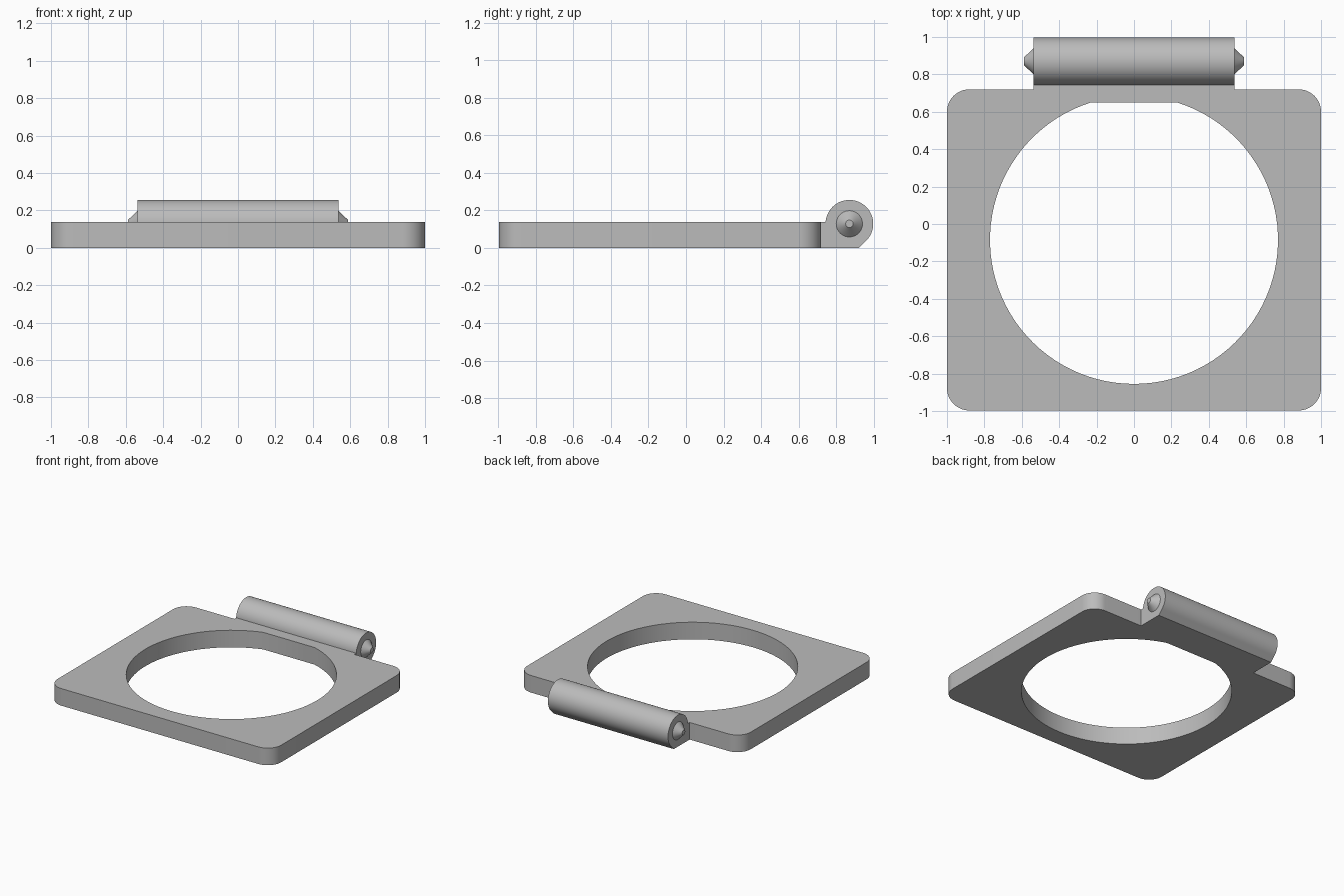
import bpy, bmesh
from math import sin, cos, pi, radians, asin
from mathutils import Vector, Matrix

cube = bpy.data.objects.get("Cube")
if cube:
    bpy.data.objects.remove(cube)

GREY = (0.5, 0.5, 0.5, 1)
grey = bpy.data.materials.new("plain grey")
grey.use_nodes = True
grey.diffuse_color = GREY
grey.node_tree.nodes["Principled BSDF"].inputs["Base Color"].default_value = GREY


def arc(cx, cy, r, start, end, steps):
    """Points on an arc, angles in radians."""
    angles = [start + (end - start) * i / steps for i in range(steps + 1)]
    return [(cx + r * cos(a), cy + r * sin(a)) for a in angles]


def finish(name, bm):
    bmesh.ops.recalc_face_normals(bm, faces=bm.faces)
    mesh = bpy.data.meshes.new(name)
    bm.to_mesh(mesh)
    bm.free()
    mesh.materials.append(grey)
    obj = bpy.data.objects.new(name, mesh)
    bpy.context.collection.objects.link(obj)
    bpy.ops.object.select_all(action='DESELECT')
    obj.select_set(True)
    bpy.context.view_layer.objects.active = obj
    bpy.ops.object.shade_smooth_by_angle(angle=radians(30))
    return obj


def extruded(name, loops, place, depth):
    """Fill the outlines (later ones are holes) and extrude along depth."""
    bm = bmesh.new()
    edges = []
    for loop in loops:
        verts = [bm.verts.new(place(*p)) for p in loop]
        edges += [bm.edges.new((v, verts[i - 1])) for i, v in enumerate(verts)]
    bmesh.ops.triangle_fill(bm, edges=edges, use_beauty=True)
    grown = bmesh.ops.extrude_face_region(bm, geom=bm.faces[:])["geom"]
    moved = [g for g in grown if isinstance(g, bmesh.types.BMVert)]
    bmesh.ops.translate(bm, verts=moved, vec=depth)
    return finish(name, bm)


THICK = 0.138          # plate thickness
BACK, FRONT = 0.72, -0.997
CORNER = 0.12
HALF = 0.537           # half length of the hinge barrel
AXIS_Y, AXIS_Z, RADIUS = 0.87, 0.128, 0.127

# Rounded plate with a round opening that is flattened at the back
outline = []
for i, (sx, y) in enumerate([(1, BACK - CORNER), (-1, BACK - CORNER),
                             (-1, FRONT + CORNER), (1, FRONT + CORNER)]):
    outline += arc(sx * (1 - CORNER), y, CORNER, i * pi / 2, (i + 1) * pi / 2, 12)
flat = asin((0.65 + 0.085) / 0.77)
opening = arc(0, -0.085, 0.77, pi - flat, 2 * pi + flat, 88)
extruded("frame_plate", [outline, opening],
         lambda x, y: (x, y, 0), Vector((0, 0, THICK)))

# Hinge barrel with its web to the plate and a sloped underside
top_angle = pi - asin((THICK - AXIS_Z) / RADIUS)
profile = [(BACK, 0), (AXIS_Y + 0.052, 0)]
profile += arc(AXIS_Y, AXIS_Z, RADIUS, -pi / 4, top_angle, 48)
profile.append((BACK, THICK))
extruded("hinge_barrel", [profile],
         lambda y, z: (-HALF, y, z), Vector((2 * HALF, 0, 0)))

# Conical pivot at each end of the barrel
for side, label in ((1, "left"), (-1, "right")):
    bm = bmesh.new()
    length = 0.052
    spin = Matrix.Rotation(side * pi / 2, 4, 'Y')
    spot = Matrix.Translation((side * (HALF + length / 2), AXIS_Y, AXIS_Z))
    bmesh.ops.create_cone(bm, cap_ends=True, segments=40, radius1=0.07,
                          radius2=0.02, depth=length, matrix=spot @ spin)
    finish(label + "_pivot", bm)
